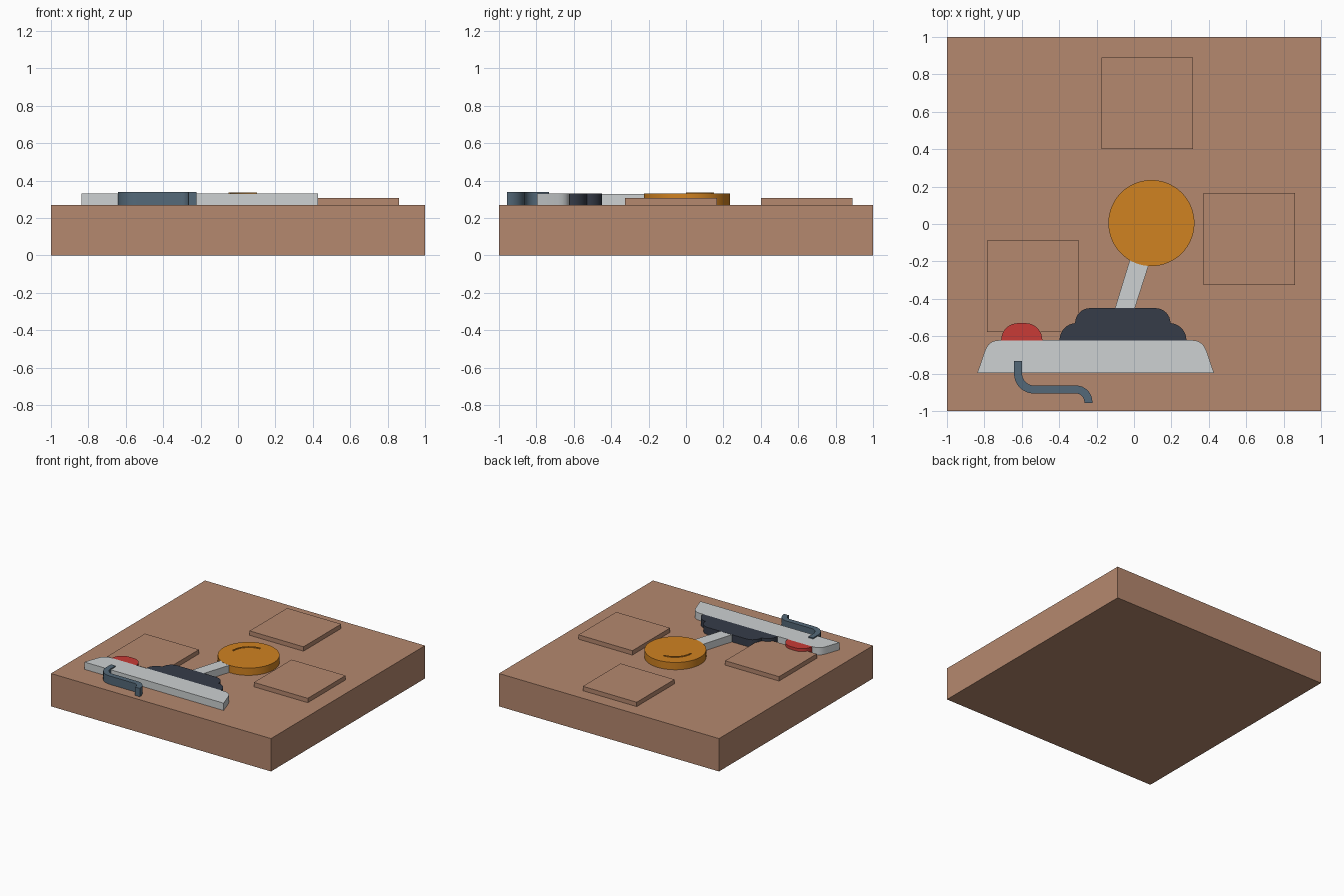
import bpy, bmesh, math
from mathutils import Vector

if "Cube" in bpy.data.objects:
    bpy.data.objects.remove(bpy.data.objects["Cube"])

FLOOR = 0.27   # top of the ground block
TOP = 0.33     # top of the relief parts


def material(name, rgb):
    lin = [(c / 255 / 12.92) if c / 255 <= 0.04045 else ((c / 255 + 0.055) / 1.055) ** 2.4 for c in rgb]
    m = bpy.data.materials.new(name)
    m.diffuse_color = (*lin, 1)
    m.use_nodes = True
    m.node_tree.nodes["Principled BSDF"].inputs["Base Color"].default_value = m.diffuse_color
    return m


clay = material("clay_brown", (181, 136, 110))
orange = material("orange", (208, 130, 33))
pale = material("pale_grey", (205, 209, 210))
dark = material("dark_navy", (54, 60, 73))
red = material("red", (200, 59, 54))
slate = material("slate_blue", (84, 105, 121))


def prism(name, pts, z0, z1, mat, smooth=True):
    """Extrude an outline (x, y) from z0 to z1."""
    bm = bmesh.new()
    face = bm.faces.new([bm.verts.new((x, y, z0)) for x, y in pts])
    ext = bmesh.ops.extrude_face_region(bm, geom=[face])
    for v in ext["geom"]:
        if isinstance(v, bmesh.types.BMVert):
            v.co.z = z1
    bmesh.ops.recalc_face_normals(bm, faces=bm.faces)
    me = bpy.data.meshes.new(name)
    bm.to_mesh(me)
    bm.free()
    me.materials.append(mat)
    ob = bpy.data.objects.new(name, me)
    bpy.context.collection.objects.link(ob)
    if smooth:
        bpy.ops.object.select_all(action='DESELECT')
        ob.select_set(True)
        bpy.context.view_layer.objects.active = ob
        bpy.ops.object.shade_smooth_by_angle(angle=math.radians(30))
    return ob


def rect(x0, x1, y0, y1):
    return [(x0, y0), (x1, y0), (x1, y1), (x0, y1)]


def arc(cx, cy, r, a0, a1, n=8):
    return [(cx + r * math.cos(math.radians(a0 + (a1 - a0) * i / n)),
             cy + r * math.sin(math.radians(a0 + (a1 - a0) * i / n))) for i in range(n + 1)]


def ribbon(path, width):
    """Outline of constant width around a centre line."""
    p = [Vector(q) for q in path]
    left, right = [], []
    for i, q in enumerate(p):
        t = (p[min(i + 1, len(p) - 1)] - p[max(i - 1, 0)]).normalized()
        n = Vector((-t.y, t.x)) * width / 2
        left.append(tuple(q + n))
        right.append(tuple(q - n))
    return left + right[::-1]


# Ground block and three raised tiles
prism("ground_block", rect(-1, 1, -1, 1), 0, FLOOR, clay, False)
for i, (x, y) in enumerate([(0.07, 0.645), (0.617, -0.08), (-0.54, -0.332)]):
    prism(f"ground_tile_{i + 1}", rect(x - 0.245, x + 0.245, y - 0.245, y + 0.245),
          FLOOR, 0.306, clay, False)

# Round knob with a thin raised glint
prism("knob", arc(0.093, 0.005, 0.23, 0, 360, 64)[:-1], FLOOR, TOP, orange)
prism("knob_glint", ribbon(arc(0.1, 0.0, 0.145, 90, 180, 12), 0.01), TOP, TOP + 0.006, orange)

# Leaning lever
prism("lever", [(-0.103, -0.455), (0.003, -0.455), (0.085, -0.2), (-0.022, -0.19)],
      FLOOR, TOP - 0.001, pale, False)

# Two-step rounded boot at the foot of the lever
prism("lever_boot",
      [(0.28, -0.622)] + arc(0.19, -0.62, 0.09, 0, 85) + arc(0.115, -0.53, 0.08, 0, 90)
      + arc(-0.235, -0.53, 0.08, 90, 180) + arc(-0.308, -0.62, 0.09, 95, 180) + [(-0.398, -0.622)],
      FLOOR, TOP, dark)

# Red button
prism("button",
      [(-0.49, -0.622)] + arc(-0.58, -0.62, 0.09, 0, 90) + arc(-0.62, -0.62, 0.09, 90, 180)
      + [(-0.71, -0.622)], FLOOR, TOP, red)

# Tapered console plate with rounded upper corners
half = [(0.633, -0.797), (0.594, -0.683), (0.584, -0.661), (0.572, -0.643),
        (0.555, -0.63), (0.535, -0.623), (0.515, -0.621)]
prism("console", [(-0.205 + x, y) for x, y in half] + [(-0.205 - x, y) for x, y in half[::-1]],
      FLOOR, TOP, pale)

# Bent cable hanging from the console
cable = ([(-0.62, -0.733)] + arc(-0.535, -0.80, 0.085, 180, 270)
         + arc(-0.31, -0.951, 0.066, 90, 0) + [(-0.244, -0.957)])
prism("cable", ribbon(cable, 0.043), FLOOR, 0.339, slate)
